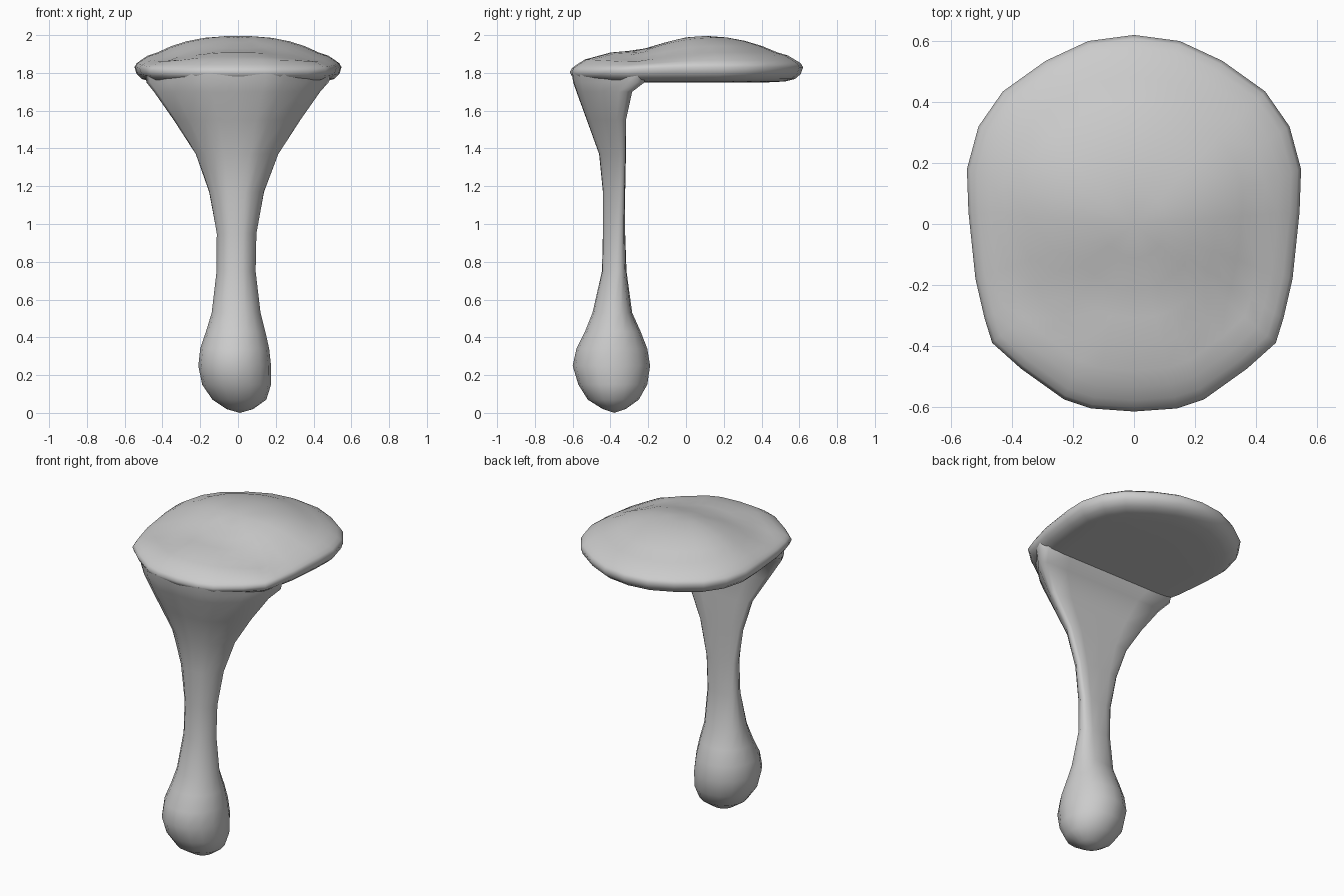
import bpy, math

if "Cube" in bpy.data.objects:
    bpy.data.objects.remove(bpy.data.objects["Cube"])

def interp(a, b, t):
    return a + (b - a) * t

def loft(name, rings, start, end):
    """Skin closed rings of equal length and fan both ends to a point."""
    n = len(rings[0])
    verts = [p for r in rings for p in r] + [start, end]
    s, e, last = len(verts) - 2, len(verts) - 1, (len(rings) - 1) * n
    faces = []
    for j in range(n):
        k = (j + 1) % n
        faces.append((s, k, j))
        faces.append((e, last + j, last + k))
        for i in range(len(rings) - 1):
            faces.append((i * n + j, i * n + k, (i + 1) * n + k, (i + 1) * n + j))
    me = bpy.data.meshes.new(name)
    me.from_pydata(verts, [], faces)
    me.update()
    ob = bpy.data.objects.new(name, me)
    bpy.context.collection.objects.link(ob)
    bpy.ops.object.select_all(action='DESELECT')
    ob.select_set(True)
    bpy.context.view_layer.objects.active = ob
    bpy.ops.object.shade_smooth_by_angle(angle=math.radians(60))
    return ob

def mirrored(half):
    """Half outline from front to back, completed on the -x side."""
    return half + [(-x, y) for x, y in half[-2:0:-1]]

# Cap: outline rings shrinking over the domed top and the flat underside
outline = mirrored([(0, -.615), (.14, -.605), (.23, -.575), (.37, -.475), (.465, -.39),
                    (.49, -.31), (.52, -.18), (.543, .04), (.548, .18), (.51, .32),
                    (.43, .435), (.29, .535), (.15, .6), (0, .62)])

def rim(y):
    return 1.83 - .025 * min(1, max(0, (-y - .1) / .4))

def top_z(s, y):
    dip = .06 * math.exp(-((y + .25) / .14) ** 2 / 2) * (1 - s ** 4)
    return interp(rim(y), 2.0, 1 - s ** 2.5) - dip

cap_rings = []
for s, drop in [(.3, 1), (.7, 1), (.85, .94), (.93, .78), (.98, .45)]:
    cap_rings.append([(x * s, y * s, interp(rim(y), 1.75, drop)) for x, y in outline])
for s in (1, .98, .94, .87, .78, .65, .5, .35, .18):
    bulge = .012 if .8 < s < 1 else 0
    cap_rings.append([(x * s, y * s, top_z(s, y * s) + bulge) for x, y in outline])
loft("cap", cap_rings, (0, 0, 1.75), (0, 0, top_z(0, 0)))

# Stem: sections blend from a round bulb to a flat-backed flare under the cap
rounded = mirrored([(math.sin(i * math.pi / 8), .5 - .5 * math.cos(i * math.pi / 8))
                    for i in range(9)])
flat_back = mirrored([(0, 0), (.3, .01), (.5, .12), (.75, .42), (.96, .76),
                      (1, .9), (.94, 1), (.6, 1), (0, 1)])

# z, left, right, front, back, flatness
sections = [
    (.02, -.06, .08, -.44, -.32, 0),
    (.07, -.135, .15, -.52, -.25, 0),
    (.15, -.19, .175, -.57, -.205, 0),
    (.25, -.21, .175, -.60, -.19, 0),
    (.34, -.20, .165, -.58, -.205, 0),
    (.43, -.17, .145, -.535, -.24, .05),
    (.53, -.14, .12, -.495, -.285, .15),
    (.75, -.115, .095, -.445, -.315, .4),
    (.95, -.115, .10, -.44, -.322, .6),
    (1.17, -.155, .14, -.44, -.322, .8),
    (1.37, -.225, .215, -.46, -.318, .9),
    (1.55, -.34, .33, -.525, -.318, 1),
    (1.70, -.445, .435, -.58, -.285, 1),
    (1.75, -.485, .48, -.597, -.22, 1),
    (1.80, -.49, .49, -.605, -.22, 1),
]
stem_rings = []
for z, x0, x1, y0, y1, k in sections:
    ring = []
    for (ax, av), (bx, bv) in zip(rounded, flat_back):
        u, v = interp(ax, bx, k), interp(av, bv, k)
        ring.append((interp(x0, x1, .5 + .5 * u), interp(y0, y1, v), z))
    stem_rings.append(ring)
loft("stem", stem_rings, (.01, -.38, 0), (0, -.4, 1.82))
